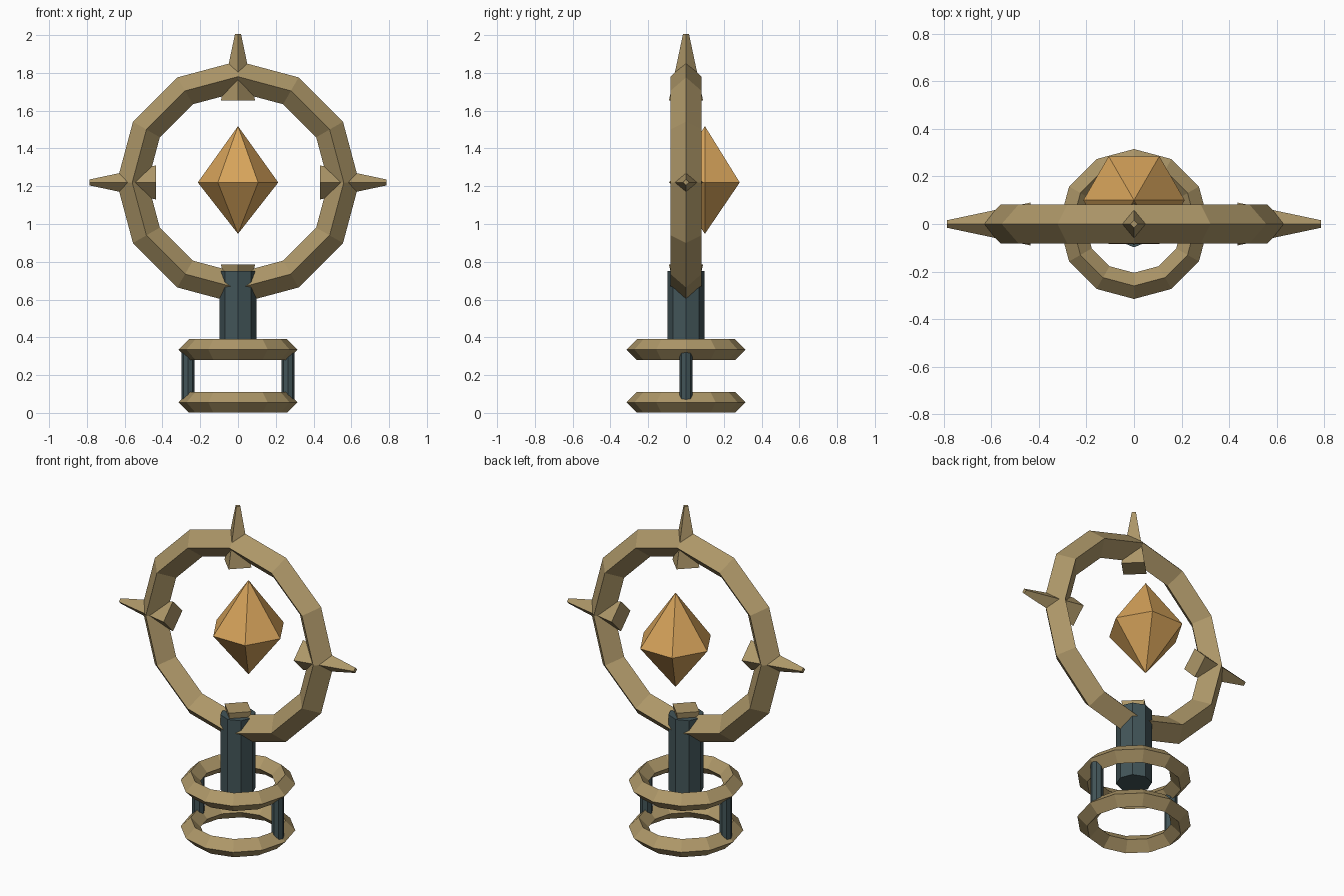
import bpy, bmesh
from math import sin, cos, tau, pi

cube = bpy.data.objects.get("Cube")
if cube:
    bpy.data.objects.remove(cube, do_unlink=True)


def material(name, rgb):
    m = bpy.data.materials.new(name)
    m.use_nodes = True
    m.diffuse_color = (*rgb, 1)
    m.node_tree.nodes["Principled BSDF"].inputs["Base Color"].default_value = (*rgb, 1)
    return m


brass = material("brass", (0.42, 0.31, 0.14))
steel = material("dark_steel", (0.055, 0.09, 0.098))
amber = material("amber_crystal", (0.68, 0.37, 0.105))


def lathe(name, profile, sides, mat, loc=(0, 0, 0), rot=(0, 0, 0), closed=False):
    """Turn an (r, z) profile about z into a faceted solid."""
    bm = bmesh.new()
    rings = [[bm.verts.new((r * cos(tau * i / sides), r * sin(tau * i / sides), z))
              for i in range(sides)] for r, z in profile]
    pairs = list(zip(rings, rings[1:]))
    if closed:
        pairs.append((rings[-1], rings[0]))
    for a, b in pairs:
        for i in range(sides):
            j = (i + 1) % sides
            bm.faces.new((a[i], a[j], b[j], b[i]))
    # Points on the axis collapse to one vertex
    bmesh.ops.remove_doubles(bm, verts=bm.verts, dist=1e-5)
    bmesh.ops.recalc_face_normals(bm, faces=bm.faces)
    mesh = bpy.data.meshes.new(name)
    bm.to_mesh(mesh)
    bm.free()
    mesh.materials.append(mat)
    ob = bpy.data.objects.new(name, mesh)
    ob.location, ob.rotation_euler = loc, rot
    bpy.context.collection.objects.link(ob)
    return ob


def diamond_ring(name, radius, half, loc, rot=(0, 0, 0)):
    section = [(radius + half, 0), (radius, half), (radius - half, 0), (radius, -half)]
    return lathe(name, section, 12, brass, loc, rot, closed=True)


def rod(name, r1, r2, z1, z2, sides, mat, loc=(0, 0, 0), rot=(0, 0, 0)):
    return lathe(name, [(0, z1), (r1, z1), (r2, z2), (0, z2)], sides, mat, loc, rot)


HUB = (0, 0, 1.22)

# Base: two rings joined by side pillars
diamond_ring("lower_base_ring", 0.26, 0.055, (0, 0, 0.056))
diamond_ring("upper_base_ring", 0.26, 0.055, (0, 0, 0.335))
for side, x in (("left", 0.265), ("right", -0.265)):
    rod(side + "_base_pillar", 0.035, 0.035, 0.06, 0.33, 8, steel, (x, 0, 0))

# Neck post holding the large ring
rod("neck_post", 0.098, 0.098, 0.295, 0.75, 8, steel)

# Large upright ring with four spikes passing through it
diamond_ring("large_ring", 0.56, 0.082, HUB, (pi / 2, 0, 0))
for k, side in enumerate(("top", "left", "bottom", "right")):
    rod(side + "_spike", 0.09, 0.016, 0.435, 0.785, 4, brass, HUB, (0, k * pi / 2, 0))

# Floating crystal, set toward the back
lathe("crystal", [(0, -0.272), (0.213, 0), (0, 0.298)], 6, amber, (0, 0.1, 1.22))
